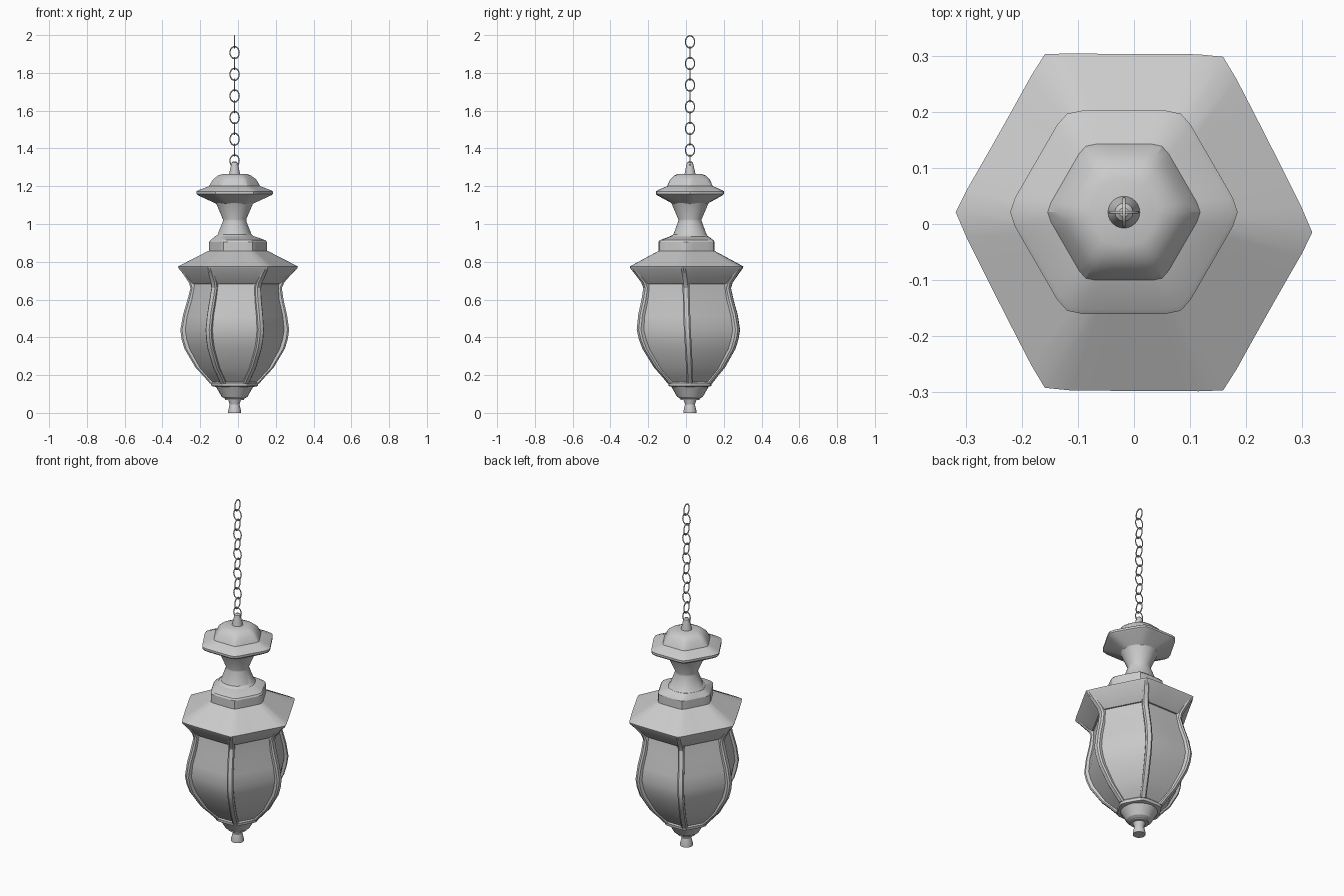
import bpy, bmesh
from math import sin, cos, pi, radians

if "Cube" in bpy.data.objects:
    bpy.data.objects.remove(bpy.data.objects["Cube"])

CX, CY = -0.018, 0.021          # axis of the chain, cap and bottom finial


def warp(x, y, z):
    """Slight lean and stretch of the hexagonal lantern body around the axis."""
    w = 0.0
    if 0.16 < z <= 0.77:
        w = (z - 0.16) / 0.61
    elif 0.77 < z <= 0.915:
        w = 1.0
    elif 0.915 < z < 0.94:
        w = (0.94 - z) / 0.025
    y = y * (1 + 0.08 * min(1, 2 * w)) - w * 0.018 * (x / 0.317) ** 3
    return x + CX + 0.018 * w ** 4, y + CY - 0.018 * w, z


def finish(name, bm, angle=28):
    bmesh.ops.recalc_face_normals(bm, faces=bm.faces)
    me = bpy.data.meshes.new(name)
    bm.to_mesh(me)
    bm.free()
    ob = bpy.data.objects.new(name, me)
    bpy.context.collection.objects.link(ob)
    bpy.ops.object.select_all(action='DESELECT')
    ob.select_set(True)
    bpy.context.view_layer.objects.active = ob
    bpy.ops.object.shade_smooth_by_angle(angle=radians(angle))
    return ob


def loft(name, profile, segs=48, trim=0.97, angle=28):
    """profile: (corner radius, z, roundness); roundness 0 = hexagon, 1 = circle."""
    bm = bmesh.new()
    rings = []
    for r, z, t in profile:
        ring = []
        for i in range(segs):
            a = 2 * pi * i / segs
            hexa = min(r * cos(pi / 6) / cos(a % (pi / 3) - pi / 6), r * trim)
            d = (1 - t) * hexa + t * r
            ring.append(bm.verts.new(warp(d * cos(a), d * sin(a), z)))
        rings.append(ring)
    for lo, hi in zip(rings, rings[1:]):
        for i in range(segs):
            j = (i + 1) % segs
            bm.faces.new((lo[i], lo[j], hi[j], hi[i]))
    bm.faces.new(rings[0][::-1])
    bm.faces.new(rings[-1])
    return finish(name, bm, angle)


def rib(name, a, profile):
    """Corner bar swept along a (radius, z) profile at angle a."""
    bm = bmesh.new()
    section = [(-0.04, -0.014), (-0.009, -0.017), (0, -0.010),
               (0, 0.010), (-0.009, 0.017), (-0.04, 0.014)]
    rings = []
    for r, z in profile:
        rings.append([bm.verts.new(warp((r + d) * cos(a) - s * sin(a),
                                        (r + d) * sin(a) + s * cos(a), z))
                      for d, s in section])
    n = len(section)
    for lo, hi in zip(rings, rings[1:]):
        for i in range(n):
            j = (i + 1) % n
            bm.faces.new((lo[i], lo[j], hi[j], hi[i]))
    bm.faces.new(rings[0][::-1])
    bm.faces.new(rings[-1])
    return finish(name, bm)


# Bottom finial and cup
loft("bottom_finial", [(0.034, 0, 1), (0.034, 0.012, 1), (0.026, 0.045, 1),
                       (0.036, 0.075, 1)], segs=24)
loft("bottom_cup", [(0.05, 0.068, 1), (0.05, 0.075, 1), (0.068, 0.085, 1),
                    (0.085, 0.115, 1), (0.1, 0.14, 1)], segs=24)
loft("bottom_flange", [(0.105, 0.138, 0.3), (0.126, 0.142, 0.2),
                       (0.13, 0.158, 0.1), (0.12, 0.17, 0)])

# Curved panels
loft("glass_panels", [(0.115, 0.155, 0), (0.15, 0.19, 0.03), (0.19, 0.235, 0.06),
                      (0.247, 0.34, 0.08), (0.262, 0.39, 0.08), (0.27, 0.44, 0.08),
                      (0.262, 0.51, 0.07), (0.24, 0.6, 0.04), (0.228, 0.70, 0)],
     trim=1.0, angle=35)

# Corner ribs
rib_profile = [(0.13, 0.155), (0.165, 0.195), (0.207, 0.24), (0.266, 0.34),
               (0.281, 0.39), (0.288, 0.44), (0.275, 0.52), (0.254, 0.60),
               (0.242, 0.66), (0.252, 0.69), (0.312, 0.768)]
for k in range(6):
    rib(f"corner_rib_{k + 1}", k * pi / 3, rib_profile)

# Flared skirt, roof and collar
loft("roof", [(0.2, 0.682, 0), (0.24, 0.682, 0), (0.318, 0.766, 0),
              (0.321, 0.775, 0), (0.16, 0.857, 0)], trim=0.99)
loft("collar", [(0.157, 0.85, 0.05), (0.157, 0.905, 0.05), (0.15, 0.914, 0.1),
                (0.105, 0.935, 0.5)])

# Waisted neck
loft("neck", [(0.105, 0.932, 0.6), (0.09, 0.945, 0.8), (0.062, 1.015, 1),
              (0.062, 1.025, 1), (0.098, 1.11, 1)])

# Cap with stepped dome
loft("cap", [(0.09, 1.1, 0.6), (0.1, 1.108, 0.5), (0.2, 1.152, 0), (0.209, 1.16, 0),
             (0.209, 1.172, 0), (0.2, 1.178, 0), (0.14, 1.2, 0), (0.118, 1.235, 0.2),
             (0.09, 1.256, 0.5), (0.06, 1.266, 1)])
loft("top_finial", [(0.029, 1.262, 1), (0.027, 1.275, 1), (0.016, 1.325, 1),
                    (0.008, 1.332, 1)], segs=24)

# Chain of oval links, alternately turned
for k in range(12):
    bpy.ops.mesh.primitive_torus_add(
        major_segments=20, minor_segments=6, major_radius=0.0245, minor_radius=0.003,
        location=(CX, CY, 1.9645 - k * 0.0573),
        rotation=(pi / 2, 0, pi / 2 if k % 2 == 0 else 0))
    link = bpy.context.object
    link.name = f"chain_link_{k + 1}"
    link.scale = (1, 1.29, 1)
    bpy.ops.object.shade_smooth_by_angle(angle=radians(60))
